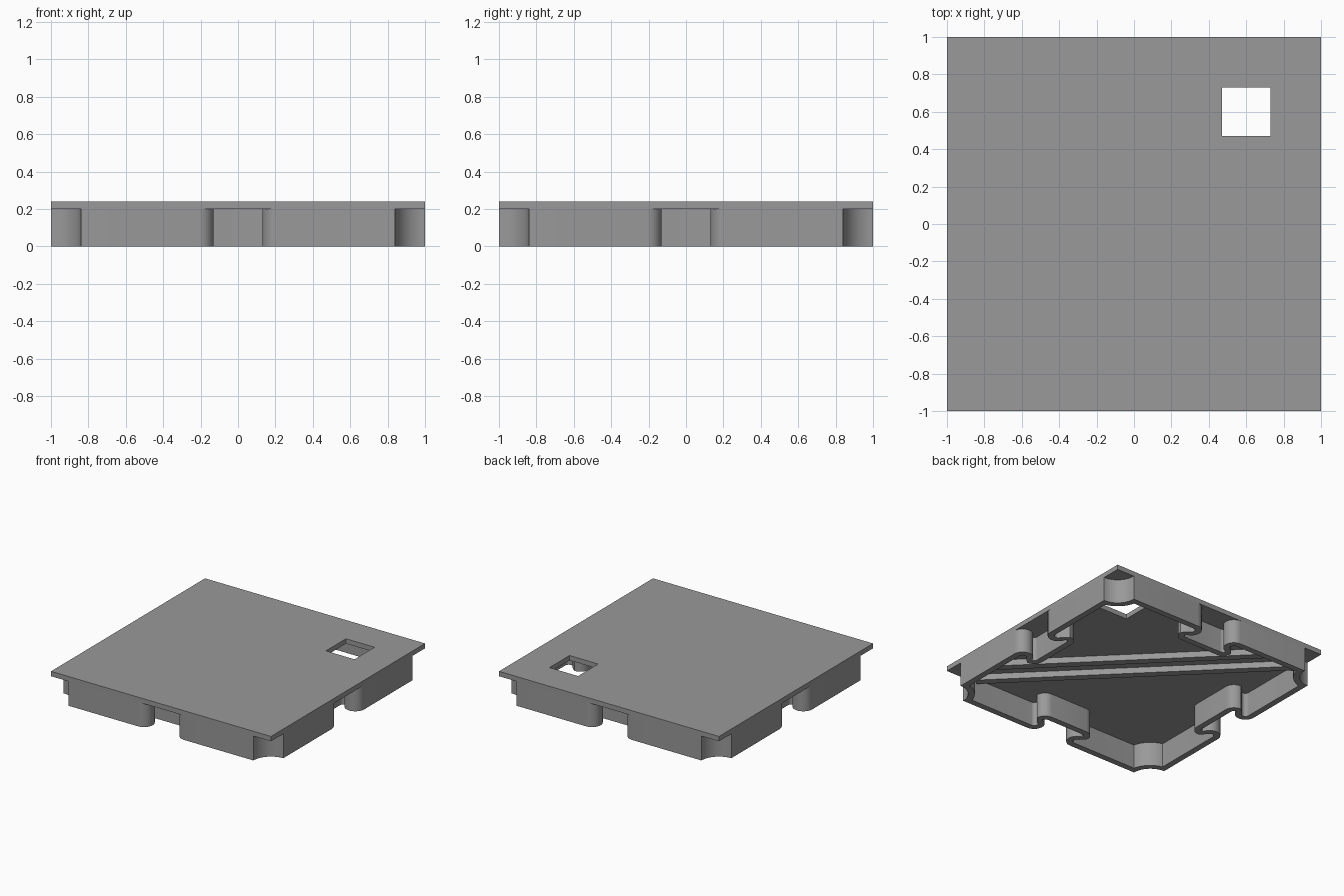
import bpy, bmesh, math
from mathutils import Matrix, Vector

if "Cube" in bpy.data.objects:
    bpy.data.objects.remove(bpy.data.objects["Cube"])

PLATE_Z, TOP_Z = 0.2, 0.24

grey = bpy.data.materials.new("plain grey")
grey.diffuse_color = (0.32, 0.32, 0.32, 1)
grey.use_nodes = True
grey.node_tree.nodes["Principled BSDF"].inputs["Base Color"].default_value = grey.diffuse_color


def finish(bm, name, smooth=False):
    bmesh.ops.recalc_face_normals(bm, faces=bm.faces[:])
    mesh = bpy.data.meshes.new(name)
    bm.to_mesh(mesh)
    bm.free()
    mesh.materials.append(grey)
    obj = bpy.data.objects.new(name, mesh)
    bpy.context.collection.objects.link(obj)
    if smooth:
        bpy.ops.object.select_all(action='DESELECT')
        obj.select_set(True)
        bpy.context.view_layer.objects.active = obj
        bpy.ops.object.shade_smooth_by_angle(angle=math.radians(35))
    return obj


def arc(cx, cy, r, a0, a1, n):
    angles = [math.radians(a0 + (a1 - a0) * i / n) for i in range(n + 1)]
    return [(cx + r * math.cos(a), cy + r * math.sin(a)) for a in angles]


def side_path(bump_r, pocket_r, corner_r, trim):
    """One side of the wall outline: throat bumps, clip pocket, corner notch."""
    half = arc(-0.21, -0.92, bump_r, -90, 80, 16)
    half += arc(-0.17, -0.84, pocket_r, 180, 90, 8)
    mirrored = [(-x, y) for x, y in reversed(half)]
    return half + mirrored + arc(1, -1, corner_r, 180 - trim, 90 + trim, 12)


def full_loop(path):
    pts = []
    for k in range(4):
        rot = Matrix.Rotation(k * math.pi / 2, 2)
        pts += [rot @ Vector(p) for p in path]
    return pts


# Perimeter wall with a clip pocket in every side and scooped corners
outer = full_loop(side_path(0.08, 0.03, 0.16, 0))
trim = math.degrees(math.asin(0.05 / 0.21))
inner = full_loop(side_path(0.03, 0.08, 0.21, trim))
bm = bmesh.new()
rings = [[bm.verts.new((p.x, p.y, z)) for p in loop]
         for loop, z in ((outer, PLATE_Z), (outer, 0), (inner, 0), (inner, PLATE_Z))]
count = len(outer)
for ra, rb in zip(rings, rings[1:]):
    for i in range(count):
        j = (i + 1) % count
        bm.faces.new((ra[i], ra[j], rb[j], rb[i]))
finish(bm, "perimeter_wall", smooth=True)

# Square top plate with a square window
bm = bmesh.new()
signs = [(-1, -1), (1, -1), (1, 1), (-1, 1)]
outline = [(sx, sy) for sx, sy in signs]
window = [(0.6 + 0.13 * sx, 0.6 + 0.13 * sy) for sx, sy in signs]
rings = [[bm.verts.new((x, y, z)) for x, y in loop]
         for loop, z in ((outline, PLATE_Z), (outline, TOP_Z),
                         (window, TOP_Z), (window, PLATE_Z))]
for a in range(4):
    ra, rb = rings[a], rings[(a + 1) % 4]
    for i in range(4):
        j = (i + 1) % 4
        bm.faces.new((ra[i], ra[j], rb[j], rb[i]))
finish(bm, "top_plate")

# Pair of diagonal stiffening ribs under the plate
for name, offset in (("rib_near", -0.1), ("rib_far", 0.1)):
    bm = bmesh.new()
    place = (Matrix.Rotation(math.radians(-45), 4, 'Z')
             @ Matrix.Translation((0, offset, PLATE_Z - 0.025))
             @ Matrix.Diagonal((2.4, 0.06, 0.05, 1)))
    bmesh.ops.create_cube(bm, size=1, matrix=place)
    finish(bm, name)
